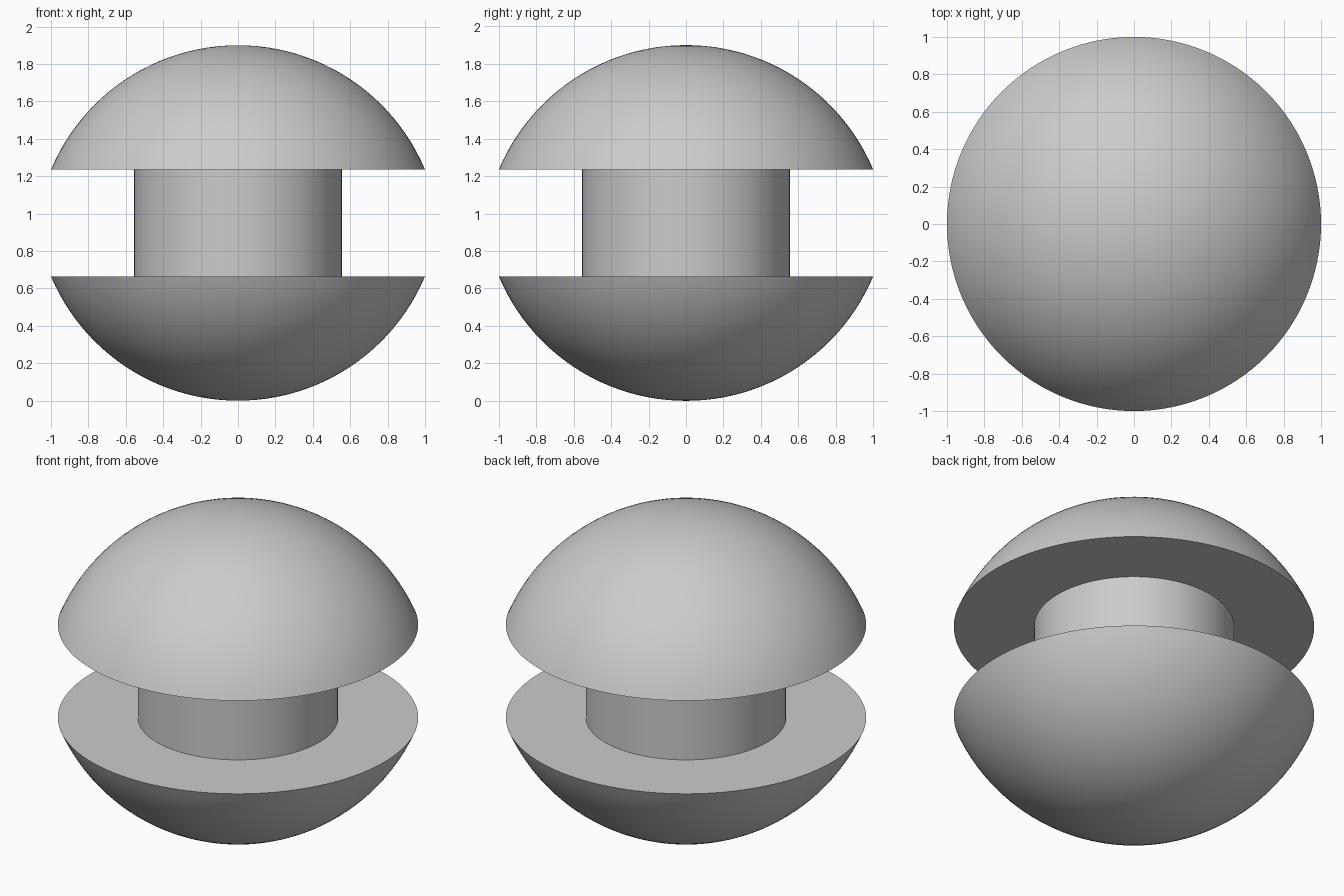
import bpy
import bmesh
from math import asin, cos, sin, pi, radians

if "Cube" in bpy.data.objects:
    bpy.data.objects.remove(bpy.data.objects["Cube"])

HEIGHT = 1.9          # overall height
RIM = 1.0             # radius of the dome rims
DOME = 0.665          # height of each dome
CORE = 0.555          # radius of the middle cylinder
SIDES = 128
RINGS = 24

grey = bpy.data.materials.new("plain grey")
grey.use_nodes = True
grey.diffuse_color = (0.6, 0.6, 0.6, 1)
grey.node_tree.nodes["Principled BSDF"].inputs["Base Color"].default_value = (0.6, 0.6, 0.6, 1)


def lathe(name, profile):
    """Spin a profile of (radius, z) points around the z axis."""
    bm = bmesh.new()
    verts = [bm.verts.new((r, 0, z)) for r, z in profile]
    edges = [bm.edges.new(pair) for pair in zip(verts, verts[1:])]
    bmesh.ops.spin(bm, geom=verts + edges, cent=(0, 0, 0), axis=(0, 0, 1),
                   angle=2 * pi, steps=SIDES, use_merge=True)
    bmesh.ops.remove_doubles(bm, verts=bm.verts, dist=1e-5)
    bmesh.ops.recalc_face_normals(bm, faces=bm.faces)
    mesh = bpy.data.meshes.new(name)
    bm.to_mesh(mesh)
    bm.free()
    mesh.materials.append(grey)
    obj = bpy.data.objects.new(name, mesh)
    bpy.context.collection.objects.link(obj)
    bpy.ops.object.select_all(action="DESELECT")
    obj.select_set(True)
    bpy.context.view_layer.objects.active = obj
    bpy.ops.object.shade_smooth_by_angle(angle=radians(30))
    return obj


# Spherical cap arc from the pole to the rim, measured up from the rim plane
ball = (RIM ** 2 + DOME ** 2) / (2 * DOME)
spread = asin(RIM / ball)
arc = [(ball * sin(spread * i / RINGS), ball * cos(spread * i / RINGS) - ball + DOME)
       for i in range(RINGS + 1)]

# Domes, each closed by a flat disc
lathe("upper_dome", [(r, HEIGHT - DOME + z) for r, z in arc] + [(0, HEIGHT - DOME)])
lathe("lower_dome", [(r, DOME - z) for r, z in arc] + [(0, DOME)])

# Cylinder joining the two flat faces
lathe("middle_cylinder", [(CORE, DOME), (CORE, HEIGHT - DOME)])
